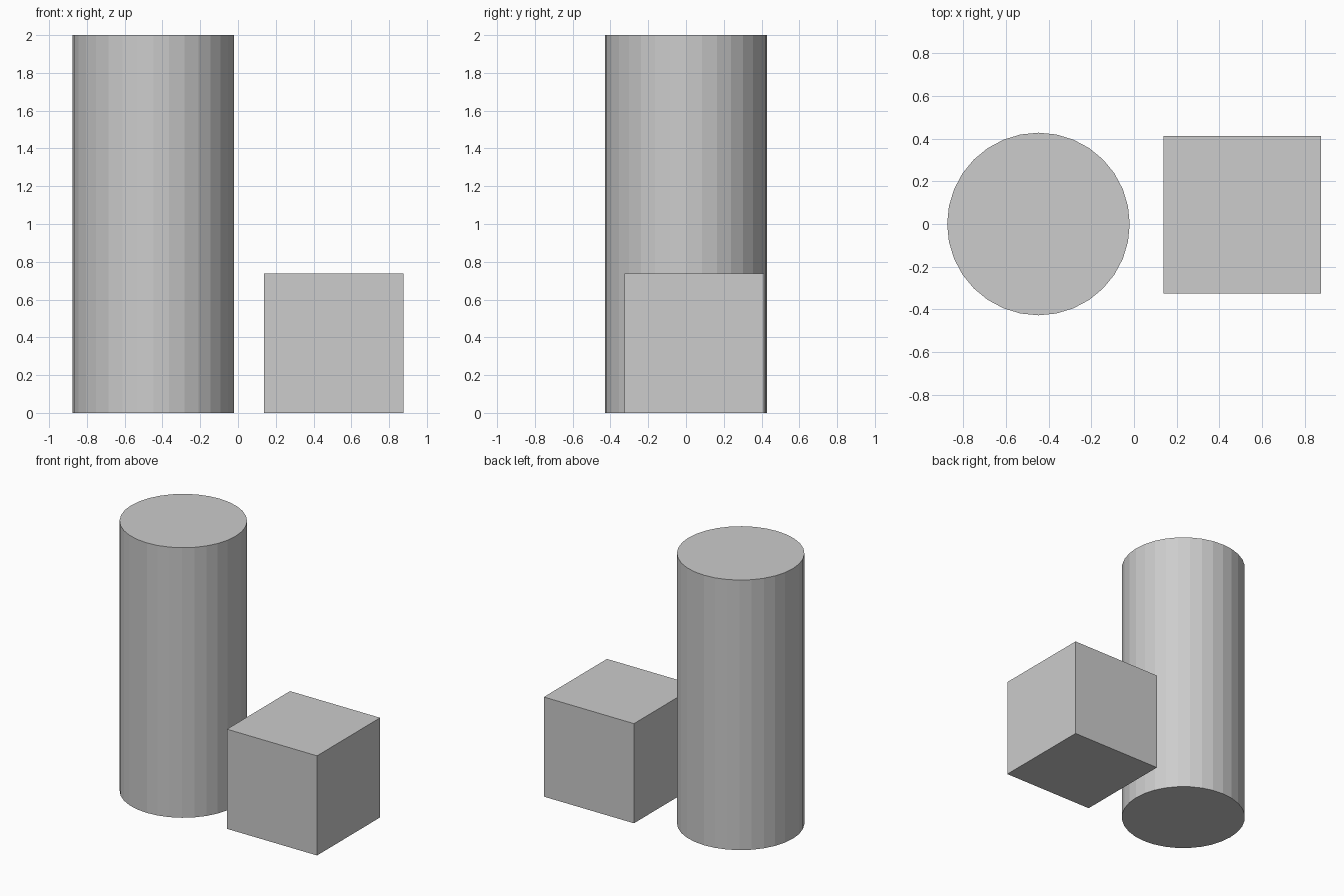
import bpy

# Remove the default object
default = bpy.data.objects.get("Cube")
if default:
    bpy.data.objects.remove(default, do_unlink=True)

# Single plain colour
GREY = (0.604, 0.604, 0.604, 1.0)
grey = bpy.data.materials.new("light_grey")
grey.use_nodes = True
grey.diffuse_color = GREY
for node in grey.node_tree.nodes:
    if node.type == 'BSDF_PRINCIPLED':
        node.inputs["Base Color"].default_value = GREY


def finish(name):
    """Name the active object and give it the grey material."""
    obj = bpy.context.object
    obj.name = obj.data.name = name
    obj.data.materials.append(grey)
    return obj


# Tall faceted column on the model's right
HEIGHT = 2.0
bpy.ops.mesh.primitive_cylinder_add(
    vertices=32, radius=0.428, depth=HEIGHT, location=(-0.448, 0, HEIGHT / 2))
finish("tall_cylinder")

# Low block on the model's left
SIDE = 0.738
bpy.ops.mesh.primitive_cube_add(size=SIDE, location=(0.507, 0.043, SIDE / 2))
finish("small_block")
